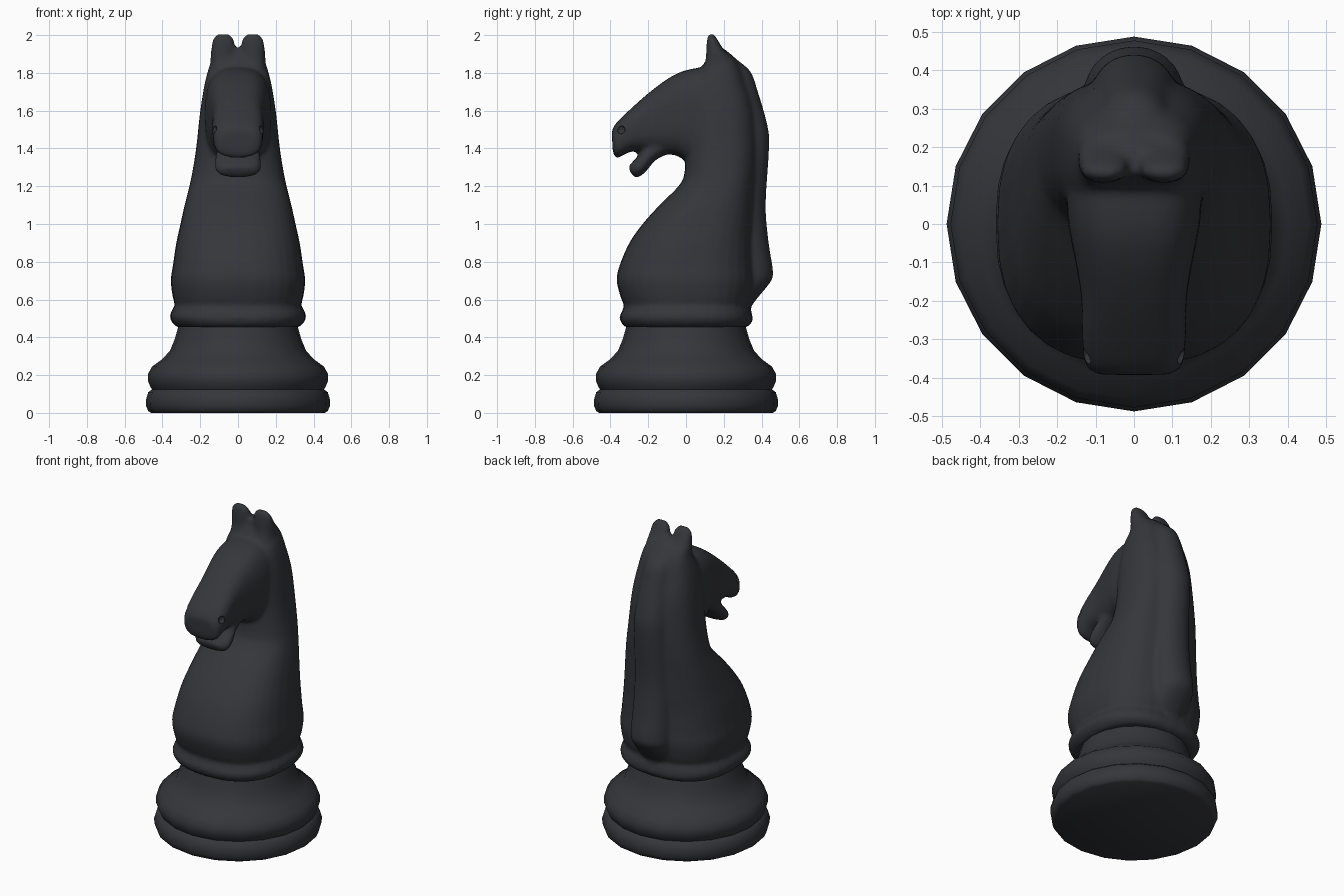
import bpy, bmesh, math
from mathutils import Matrix

if "Cube" in bpy.data.objects:
    bpy.data.objects.remove(bpy.data.objects["Cube"])

mat = bpy.data.materials.new("dark_lacquer")
mat.diffuse_color = (0.035, 0.037, 0.043, 1)
mat.use_nodes = True
mat.node_tree.nodes["Principled BSDF"].inputs["Base Color"].default_value = mat.diffuse_color


def finish(name, bm):
    bmesh.ops.recalc_face_normals(bm, faces=bm.faces)
    me = bpy.data.meshes.new(name)
    bm.to_mesh(me)
    bm.free()
    ob = bpy.data.objects.new(name, me)
    bpy.context.collection.objects.link(ob)
    me.materials.append(mat)
    return ob


def smooth_rows(rows, steps=4):
    """Catmull-Rom interpolation between section rows."""
    out = []
    for i in range(len(rows) - 1):
        p0, p1, p2 = rows[max(i - 1, 0)], rows[i], rows[i + 1]
        p3 = rows[min(i + 2, len(rows) - 1)]
        for k in range(steps):
            t = k / steps
            out.append([0.5 * (2 * b + (c - a) * t + (2 * a - 5 * b + 4 * c - d) * t * t
                               + (3 * b - a - 3 * c + d) * t ** 3)
                        for a, b, c, d in zip(p0, p1, p2, p3)])
    return out + [rows[-1]]


def loft(bm, rows, power=2.5, cx=0, n=32):
    """Each row: y,z of one edge, y,z of the opposite edge, half width."""
    rings = []
    for ya, za, yb, zb, w in smooth_rows(rows):
        ring = []
        for i in range(n):
            a = 2 * math.pi * i / n
            c, s = math.cos(a), math.sin(a)
            u = math.copysign(abs(c) ** (2 / power), c)
            v = math.copysign(abs(s) ** (2 / power), s)
            ring.append(bm.verts.new((cx + w * u, (ya + yb) / 2 + (yb - ya) / 2 * v,
                                      (za + zb) / 2 + (zb - za) / 2 * v)))
        rings.append(ring)
    for r, q in zip(rings, rings[1:]):
        for i in range(n):
            bm.faces.new((r[i], r[(i + 1) % n], q[(i + 1) % n], q[i]))
    bm.faces.new(rings[0])
    bm.faces.new(rings[-1])


def flat(rows):
    """Horizontal sections: z, front y, back y, half width."""
    return [(f, z, b, z, w) for z, f, b, w in rows]


# Turned base with 20 sides
profile = [(0, 0), (.46, 0), (.475, .01), (.486, .035), (.487, .07), (.475, .11), (.455, .125),
           (.465, .14), (.477, .17), (.477, .205), (.455, .245), (.40, .285), (.36, .33),
           (.335, .39), (.315, .46), (0, .47)]
bm = bmesh.new()
vs = [bm.verts.new((r, 0, z)) for r, z in profile]
es = [bm.edges.new(p) for p in zip(vs, vs[1:])]
bmesh.ops.spin(bm, geom=vs + es, cent=(0, 0, 0), axis=(0, 0, 1), angle=2 * math.pi, steps=20)
bmesh.ops.remove_doubles(bm, verts=bm.verts, dist=1e-4)
base = finish("turned_base", bm)

bm = bmesh.new()
# Collar, chest and neck
loft(bm, flat([(.455, -.325, .325, .325), (.48, -.345, .35, .35), (.51, -.352, .352, .362),
               (.54, -.338, .345, .352), (.57, -.328, .335, .335), (.61, -.345, .35, .345),
               (.7, -.367, .365, .356), (.78, -.352, .36, .345), (.9, -.30, .355, .327),
               (1.0, -.23, .36, .305), (1.1, -.14, .365, .283), (1.2, -.04, .37, .258),
               (1.26, -.01, .375, .245), (1.4, 0, .38, .222), (1.6, 0, .365, .2),
               (1.75, .03, .32, .175), (1.84, .09, .285, .15), (1.9, .12, .24, .125)]))
# Mane ridge
loft(bm, flat([(.55, .2, .335, .10), (.61, .2, .38, .12), (.7, .2, .452, .13), (.76, .2, .46, .13),
               (.9, .2, .438, .125), (1.1, .2, .422, .12), (1.4, .2, .44, .115),
               (1.52, .2, .432, .11), (1.72, .15, .375, .10), (1.81, .12, .34, .09),
               (1.87, .12, .27, .08), (1.93, .125, .2, .07)]), 2.1)
# Head, nose to poll
loft(bm, [(-.393, 1.49, -.388, 1.385, .09), (-.372, 1.532, -.365, 1.35, .125),
          (-.3, 1.603, -.285, 1.385, .135), (-.2, 1.692, -.19, 1.38, .137),
          (-.1, 1.767, -.12, 1.37, .15), (-.02, 1.808, -.05, 1.362, .165),
          (.07, 1.828, .01, 1.33, .175), (.2, 1.84, .15, 1.3, .17)], 2.8)
# Lower jaw
loft(bm, [(-.305, 1.305, -.293, 1.27, .07), (-.28, 1.332, -.262, 1.245, .115),
          (-.24, 1.375, -.215, 1.275, .122), (-.2, 1.42, -.165, 1.335, .115),
          (-.15, 1.46, -.11, 1.365, .11)])
# Ears
for side in (-1, 1):
    loft(bm, flat([(1.78, .07, .25, .07), (1.86, .102, .245, .068), (1.93, .107, .195, .064),
                   (1.98, .112, .165, .055), (2.006, .12, .145, .035)]), 2.3, side * .078)
head = finish("horse_head", bm)

# Nostril cutter
bm = bmesh.new()
for side in (-1, 1):
    bmesh.ops.create_icosphere(bm, subdivisions=2, radius=.024,
                               matrix=Matrix.Translation((side * .13, -.345, 1.5)))
cutter = finish("nostril_cutter", bm)
cutter.hide_render = True
cutter.hide_set(True)

# Fuse the horse into one carved surface
m = head.modifiers.new("fuse", 'REMESH')
m.mode, m.voxel_size, m.use_smooth_shade = 'VOXEL', .013, True
m = head.modifiers.new("soften", 'SMOOTH')
m.factor, m.iterations = .5, 6
m = head.modifiers.new("nostrils", 'BOOLEAN')
m.operation, m.object = 'DIFFERENCE', cutter

for ob in (base, head):
    bpy.ops.object.select_all(action='DESELECT')
    ob.select_set(True)
    bpy.context.view_layer.objects.active = ob
    if ob is head:
        bpy.ops.object.shade_smooth()
    else:
        bpy.ops.object.shade_smooth_by_angle(angle=math.radians(50))
